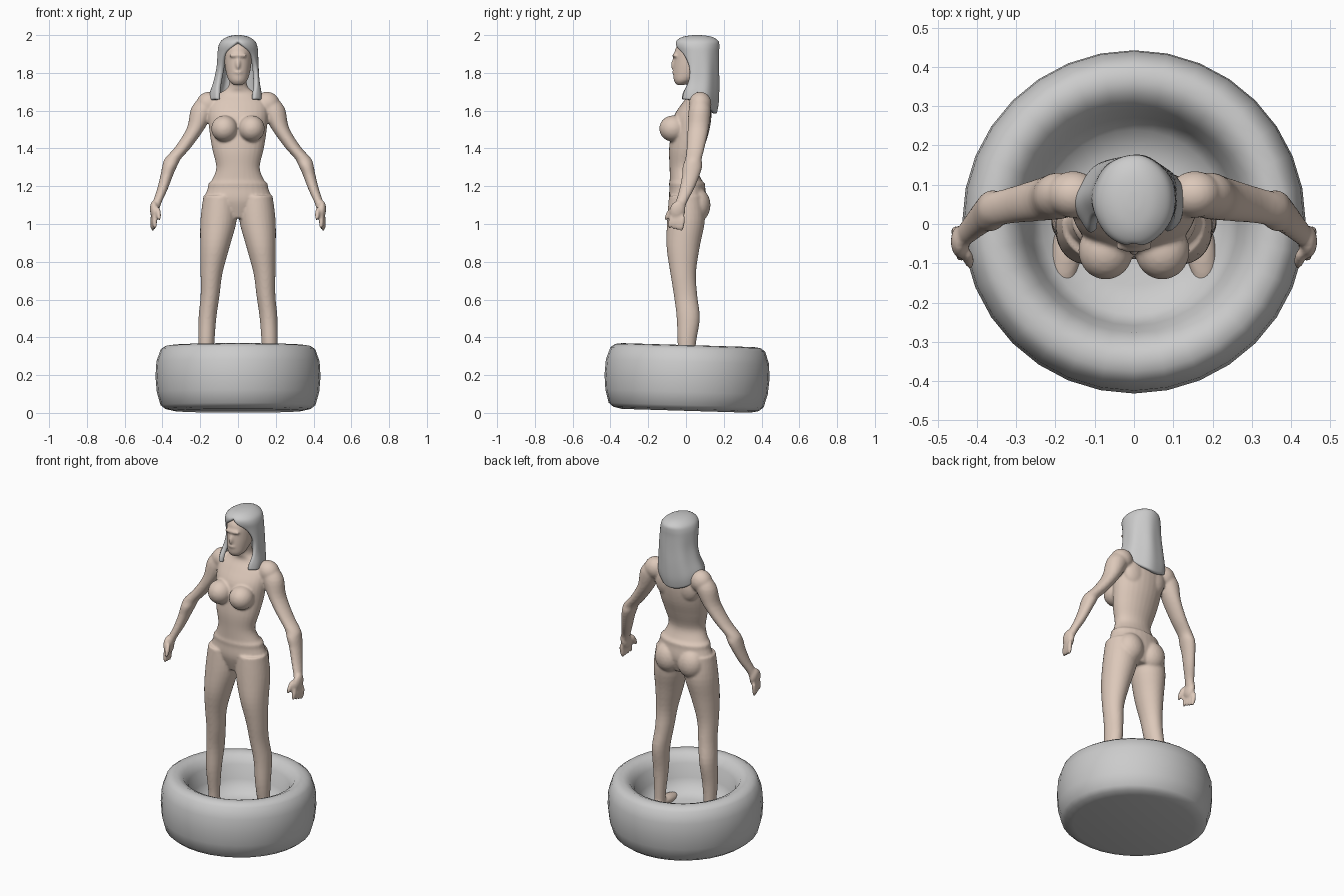
import bpy, bmesh, math
from mathutils import Vector, Matrix, Euler

if "Cube" in bpy.data.objects:
    bpy.data.objects.remove(bpy.data.objects["Cube"])

skin = bpy.data.materials.new("skin")
skin.diffuse_color = (0.72, 0.58, 0.49, 1)
skin.use_nodes = True
skin.node_tree.nodes["Principled BSDF"].inputs["Base Color"].default_value = skin.diffuse_color


def finish(name, bm, mat=None):
    bmesh.ops.recalc_face_normals(bm, faces=bm.faces)
    me = bpy.data.meshes.new(name)
    bm.to_mesh(me)
    bm.free()
    for p in me.polygons:
        p.use_smooth = True
    ob = bpy.data.objects.new(name, me)
    bpy.context.collection.objects.link(ob)
    if mat:
        me.materials.append(mat)
    return ob


def smooth_rows(rows, n=4):
    """Catmull-Rom interpolation of section tuples."""
    out = []
    for i in range(len(rows) - 1):
        p = [rows[max(i - 1, 0)], rows[i], rows[i + 1], rows[min(i + 2, len(rows) - 1)]]
        for k in range(n):
            t = k / n
            out.append([0.5 * (2 * b + (c - a) * t + (2 * a - 5 * b + 4 * c - d) * t * t
                               + (3 * b - a - 3 * c + d) * t ** 3) for a, b, c, d in zip(*p)])
    return out + [list(rows[-1])]


def loft(bm, rows, side=1, seg=28):
    """Closed tube through horizontal ellipses (x, y, z, rx, ry)."""
    rings = []
    for x, y, z, rx, ry in smooth_rows(rows):
        rings.append([bm.verts.new((side * (x + rx * math.cos(a)), y + ry * math.sin(a), z))
                      for a in (2 * math.pi * i / seg for i in range(seg))])
    faces = [bm.faces.new(rings[0]), bm.faces.new(rings[-1][::-1])]
    for r, s in zip(rings, rings[1:]):
        for i in range(seg):
            j = (i + 1) % seg
            faces.append(bm.faces.new((r[i], s[i], s[j], r[j])))
    bmesh.ops.recalc_face_normals(bm, faces=faces)


def blob(bm, loc, rad, rot=(0, 0, 0), side=1):
    """Ellipsoid, mirrored by side."""
    m = (Matrix.Translation((side * loc[0], loc[1], loc[2]))
         @ Euler((rot[0], side * rot[1], side * rot[2])).to_matrix().to_4x4()
         @ Matrix.Diagonal((*rad, 1)))
    bmesh.ops.create_icosphere(bm, subdivisions=3, radius=1, matrix=m)


# Body: torso, neck and head
bm = bmesh.new()
loft(bm, [(0, .01, 1.03, .06, .07), (0, .01, 1.12, .17, .098), (0, .007, 1.19, .16, .095),
          (0, .005, 1.215, .156, .095), (0, -.002, 1.235, .137, .084), (0, -.012, 1.30, .115, .075),
          (0, 0, 1.39, .135, .09), (0, .02, 1.48, .15, .1), (0, .035, 1.57, .158, .1),
          (0, .055, 1.64, .15, .075), (0, .065, 1.69, .1, .05), (0, .058, 1.73, .05, .05),
          (0, .045, 1.82, .045, .048)])
loft(bm, [(0, -.03, 1.735, .022, .016), (0, -.012, 1.758, .048, .052), (0, .015, 1.80, .063, .083),
          (0, .03, 1.86, .072, .095), (0, .04, 1.93, .073, .096), (0, .045, 1.97, .045, .065)])

# Face: nose, brow, lips, chin
blob(bm, (0, -.064, 1.85), (.013, .015, .032), (-.25, 0, 0))
blob(bm, (0, -.058, 1.892), (.05, .014, .012))
blob(bm, (0, -.062, 1.803), (.024, .012, .011))
blob(bm, (0, -.045, 1.757), (.024, .016, .018))

for s in (1, -1):
    # Leg and foot
    loft(bm, [(.095, 0, 1.15, .088, .09), (.103, 0, 1.02, .096, .1), (.122, -.015, .88, .078, .088),
              (.14, -.015, .74, .058, .068), (.148, -.002, .62, .05, .062), (.162, .012, .5, .047, .061),
              (.168, .004, .36, .042, .048), (.17, .01, .22, .032, .036), (.17, .012, .13, .03, .036)], s)
    blob(bm, (.172, -.07, .145), (.038, .105, .028), (.12, 0, .1), s)
    blob(bm, (.17, .02, .15), (.032, .038, .035), side=s)
    # Torso fullness
    blob(bm, (.078, .06, 1.10), (.08, .07, .09), side=s)
    blob(bm, (.072, -.068, 1.505), (.07, .074, .07), side=s)
    blob(bm, (.07, .085, 1.58), (.075, .045, .09), side=s)
    # Shoulder and arm with elbow bulge
    blob(bm, (.155, .075, 1.635), (.068, .06, .065), (0, .5, 0), s)
    loft(bm, [(.155, .075, 1.67, .05, .035), (.185, .073, 1.61, .064, .058), (.222, .065, 1.51, .048, .056),
              (.288, .052, 1.41, .043, .048), (.345, .04, 1.345, .043, .044), (.362, .034, 1.305, .039, .052),
              (.378, .025, 1.255, .033, .046), (.402, .002, 1.18, .028, .038), (.428, -.025, 1.115, .024, .03),
              (.438, -.035, 1.08, .022, .03)], s)
    # Hand: palm, fingers, thumb
    blob(bm, (.442, -.045, 1.07), (.024, .042, .055), (-.2, .1, 0), s)
    for k in range(4):
        blob(bm, (.453 - .004 * k, -.02 - .02 * k, 1.005 + .004 * k), (.013, .013, .045), (-.15, .05, 0), s)
    blob(bm, (.42, -.09, 1.055), (.013, .015, .042), (-.5, .1, 0), s)

body = finish("figure_body", bm, skin)
rm = body.modifiers.new("fuse", "REMESH")
rm.mode = "VOXEL"
rm.voxel_size = 0.007
rm.use_smooth_shade = True
sm = body.modifiers.new("soften", "SMOOTH")
sm.factor, sm.iterations = 0.5, 5

# Hair: sheet wrapped round the head with an opening at the face
bm = bmesh.new()
seg, rows = 32, []
for x, z, cy, rx, ry, gap, drop in smooth_rows([
        (0, 2.0, .06, .015, .02, 0, 0), (0, 1.992, .06, .055, .075, 0, 0), (0, 1.97, .06, .09, .112, 0, 0),
        (0, 1.94, .06, .104, .117, 14, 0), (0, 1.90, .065, .108, .11, 40, 0),
        (0, 1.83, .07, .112, .105, 58, .01), (-.005, 1.76, .068, .122, .108, 58, .03),
        (-.01, 1.70, .06, .138, .113, 46, .06), (-.012, 1.66, .052, .14, .11, 44, .08)], 3):
    g = math.radians(max(gap, 0))
    row = []
    for i in range(seg + 1):
        a = g + (2 * math.pi - 2 * g) * i / seg
        back = (1 - math.cos(a)) / 2
        wave = 1 + .025 * math.sin(7 * a) * min(1, (2 - z) * 5)
        row.append(bm.verts.new((x + rx * wave * math.sin(a), cy - ry * wave * math.cos(a), z - drop * back ** 3)))
    rows.append(row)
for r, s in zip(rows, rows[1:]):
    for i in range(seg):
        bm.faces.new((r[i], s[i], s[i + 1], r[i + 1]))
bm.faces.new(rows[0][:-1])
bmesh.ops.remove_doubles(bm, verts=bm.verts, dist=.0005)
hair = finish("hair", bm)
so = hair.modifiers.new("thickness", "SOLIDIFY")
so.thickness, so.offset = .028, -1
ss = hair.modifiers.new("round", "SUBSURF")
ss.levels = ss.render_levels = 1

# Round padded tub, revolved from a profile and slightly tilted
bm = bmesh.new()
prof = [(0, 0), (.34, 0), (.385, .01), (.41, .03), (.43, .1), (.437, .18), (.432, .26), (.41, .325),
        (.385, .343), (.35, .348), (.315, .333), (.285, .29), (.265, .21), (.235, .145), (.16, .125), (0, .12)]
vs = [bm.verts.new((r, 0, z)) for r, z in prof]
es = [bm.edges.new(p) for p in zip(vs, vs[1:])]
bmesh.ops.spin(bm, geom=vs + es, cent=(0, 0, 0), axis=(0, 0, 1), angle=2 * math.pi, steps=32)
bmesh.ops.remove_doubles(bm, verts=bm.verts, dist=.0005)
bmesh.ops.rotate(bm, verts=bm.verts, cent=(0, 0, 0), matrix=Matrix.Rotation(-.03, 3, "X"))
bmesh.ops.translate(bm, verts=bm.verts, vec=Vector((0, 0, .011)))
finish("round_tub", bm)
